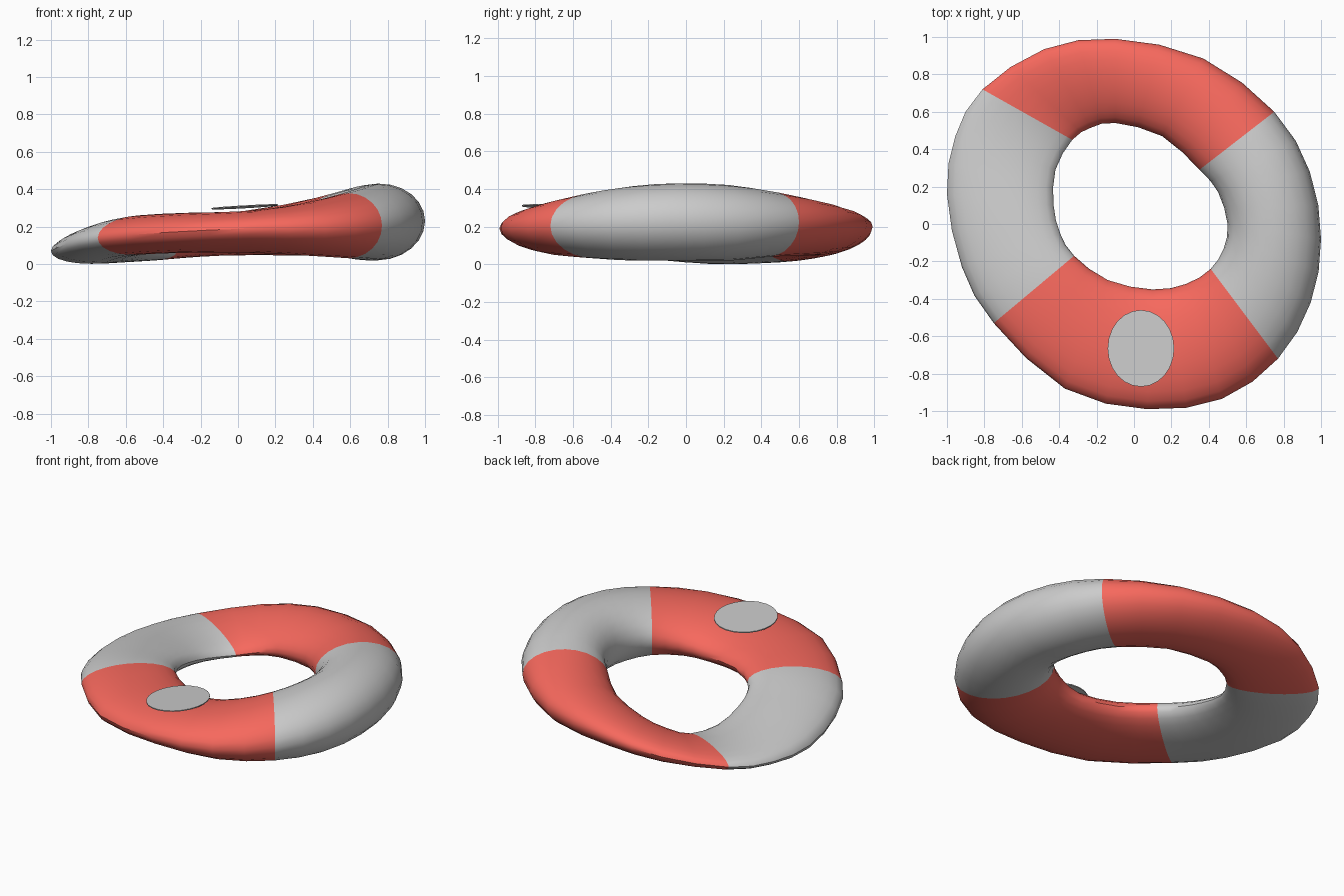
import bpy, bmesh, math
from mathutils import Vector

if "Cube" in bpy.data.objects:
    bpy.data.objects.remove(bpy.data.objects["Cube"])

STEPS = 2      # rings between two control sections
SIDES = 24     # points around the tube

# Tube sections going round: inner edge, outer edge, half thickness
SECTIONS = [
    ((0.50, 0.00, 0.22), (1.00, -0.08, 0.23), 0.205),     # right
    ((0.45, 0.17, 0.215), (0.94, 0.28, 0.225), 0.201),
    ((0.35, 0.29, 0.20), (0.75, 0.60, 0.225), 0.172),     # joint
    ((0.15, 0.47, 0.155), (0.37, 0.885, 0.215), 0.135),
    ((-0.10, 0.54, 0.108), (-0.10, 0.99, 0.20), 0.10),    # back
    ((-0.23, 0.515, 0.08), (-0.48, 0.935, 0.15), 0.075),
    ((-0.33, 0.45, 0.062), (-0.81, 0.72, 0.09), 0.058),   # joint
    ((-0.42, 0.29, 0.08), (-0.955, 0.47, 0.07), 0.07),
    ((-0.43, 0.10, 0.12), (-1.00, 0.16, 0.07), 0.09),     # left
    ((-0.395, -0.05, 0.15), (-0.92, -0.23, 0.105), 0.10),
    ((-0.32, -0.17, 0.17), (-0.75, -0.53, 0.14), 0.105),  # joint
    ((-0.14, -0.30, 0.165), (-0.37, -0.88, 0.17), 0.107),
    ((0.10, -0.35, 0.155), (0.07, -0.99, 0.19), 0.112),   # front
    ((0.28, -0.32, 0.18), (0.47, -0.935, 0.195), 0.143),
    ((0.41, -0.24, 0.205), (0.77, -0.72, 0.205), 0.174),  # joint
    ((0.48, -0.13, 0.215), (0.945, -0.42, 0.22), 0.198),
]


def spline(a, b, c, d, t):
    """Catmull-Rom between b and c."""
    return 0.5 * (2 * b + (c - a) * t + (2 * a - 5 * b + 4 * c - d) * t * t
                  + (3 * b - a - 3 * c + d) * t ** 3)


def section(k, t):
    quad = [SECTIONS[(k + i) % len(SECTIONS)] for i in (-1, 0, 1, 2)]
    inner = spline(*[Vector(s[0]) for s in quad], t)
    outer = spline(*[Vector(s[1]) for s in quad], t)
    return inner, outer, spline(*[s[2] for s in quad], t)


def finish(bm, name, materials):
    bmesh.ops.recalc_face_normals(bm, faces=bm.faces[:])
    mesh = bpy.data.meshes.new(name)
    bm.to_mesh(mesh)
    bm.free()
    obj = bpy.data.objects.new(name, mesh)
    bpy.context.collection.objects.link(obj)
    for m in materials:
        mesh.materials.append(m)
    bpy.ops.object.select_all(action='DESELECT')
    obj.select_set(True)
    bpy.context.view_layer.objects.active = obj
    bpy.ops.object.shade_smooth_by_angle(angle=math.radians(40))
    return obj


red = bpy.data.materials.new("red")
red.diffuse_color = (0.93, 0.14, 0.11, 1)
red.use_nodes = True
red.node_tree.nodes["Principled BSDF"].inputs["Base Color"].default_value = red.diffuse_color

# Warped swim ring with red panels at front and back
bm = bmesh.new()
rings = []
for k in range(len(SECTIONS)):
    for s in range(STEPS):
        inner, outer, h = section(k, s / STEPS)
        mid, half = (inner + outer) / 2, (outer - inner) / 2
        rings.append([bm.verts.new(mid + half * math.cos(a) + Vector((0, 0, h * math.sin(a))))
                      for a in (2 * math.pi * j / SIDES for j in range(SIDES))])
for i, ring in enumerate(rings):
    nxt = rings[(i + 1) % len(rings)]
    panel = i // STEPS
    for j in range(SIDES):
        n = (j + 1) % SIDES
        f = bm.faces.new((ring[j], nxt[j], nxt[n], ring[n]))
        f.material_index = 1 if 2 <= panel % 8 <= 5 else 0
finish(bm, "swim_ring", [None, red])

# Thin oval valve patch on the front panel
bm = bmesh.new()
bmesh.ops.create_cone(bm, cap_ends=True, segments=24, radius1=1, radius2=1, depth=1)
for v in bm.verts:
    x, y, z = v.co
    v.co = (0.037 + 0.178 * x, -0.665 + 0.205 * y,
            0.306 + 0.010 * x - 0.005 * y + 0.006 * z)
finish(bm, "valve_patch", [])
